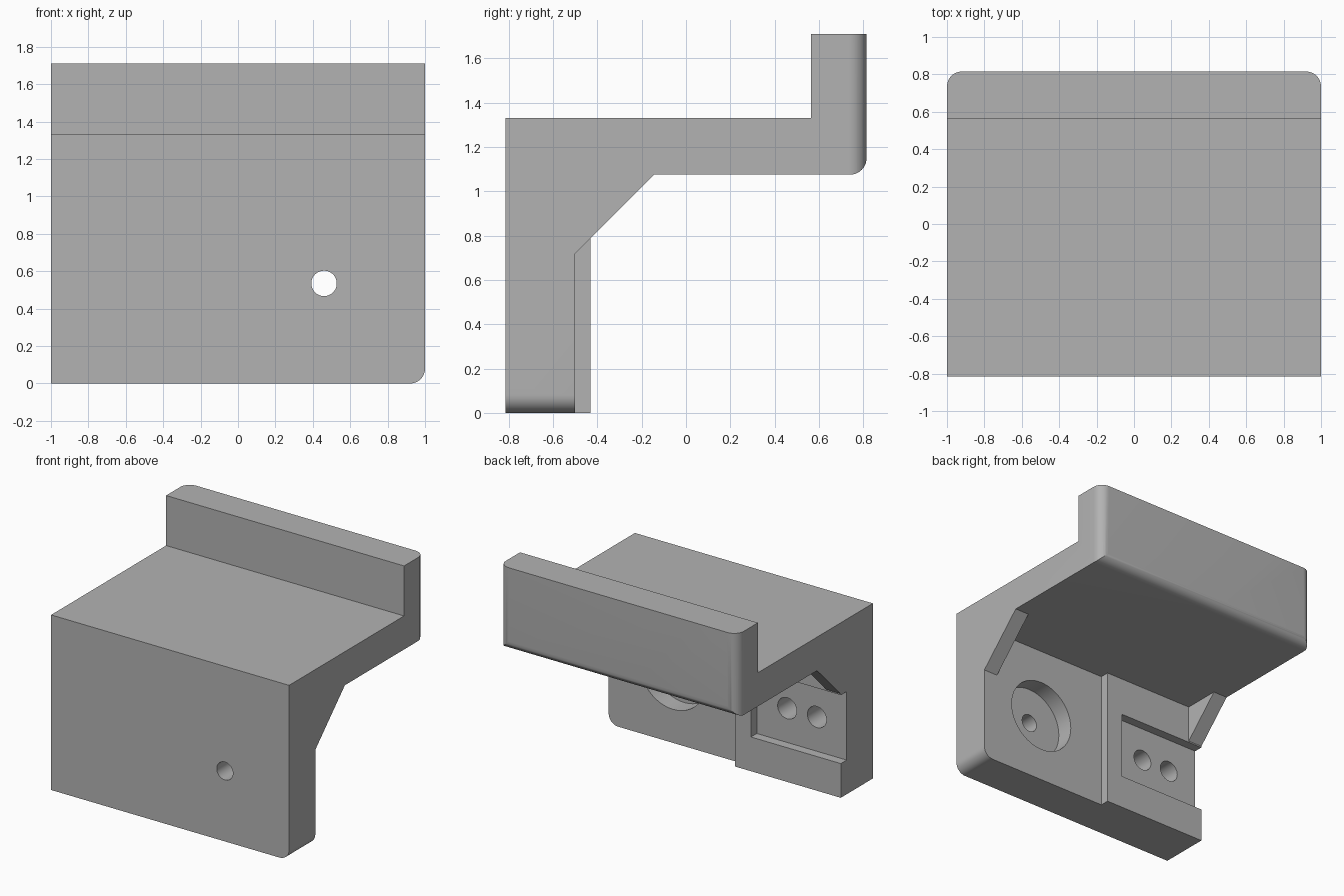
import bpy
import bmesh
import math
from mathutils import Vector

default = bpy.data.objects.get("Cube")
if default:
    bpy.data.objects.remove(default, do_unlink=True)

grey = bpy.data.materials.new("plain_grey")
grey.use_nodes = True
colour = (0.45, 0.45, 0.45, 1)
grey.diffuse_color = colour
grey.node_tree.nodes["Principled BSDF"].inputs["Base Color"].default_value = colour


def prism(name, points, axis, low, high):
    """Extrude a flat outline along one axis."""
    place = {"X": lambda a, b, d: (d, a, b),
             "Y": lambda a, b, d: (a, d, b),
             "Z": lambda a, b, d: (a, b, d)}[axis]
    bm = bmesh.new()
    base = bm.faces.new([bm.verts.new(place(a, b, low)) for a, b in points])
    grown = bmesh.ops.extrude_face_region(bm, geom=[base], use_keep_orig=True)
    moved = [g for g in grown["geom"] if isinstance(g, bmesh.types.BMVert)]
    bmesh.ops.translate(bm, verts=moved, vec=place(0, 0, high - low))
    bmesh.ops.recalc_face_normals(bm, faces=bm.faces)
    mesh = bpy.data.meshes.new(name)
    bm.to_mesh(mesh)
    bm.free()
    mesh.materials.append(grey)
    obj = bpy.data.objects.new(name, mesh)
    bpy.context.collection.objects.link(obj)
    return obj


def rounded(corners, steps=10):
    """Outline from (a, b, radius) corners; a radius rounds a right angle."""
    result = []
    for i, (a, b, r) in enumerate(corners):
        p = Vector((a, b))
        if not r:
            result.append(p)
            continue
        u = (Vector(corners[i - 1][:2]) - p).normalized()
        v = (Vector(corners[(i + 1) % len(corners)][:2]) - p).normalized()
        for k in range(steps + 1):
            t = math.pi / 2 * k / steps
            result.append(p + r * (u + v - v * math.cos(t) - u * math.sin(t)))
    return result


def rect(a0, a1, b0, b1):
    return [(a0, b0), (a1, b0), (a1, b1), (a0, b1)]


def round_bar(name, x, z, radius, low, high, sides=48):
    turn = 2 * math.pi / sides
    ring = [(x + radius * math.cos(i * turn), z + radius * math.sin(i * turn))
            for i in range(sides)]
    return prism(name, ring, "Y", low, high)


def combine(target, tool, operation):
    """Apply a boolean and discard the helper."""
    tool.hide_render = True
    mod = target.modifiers.new("shape", "BOOLEAN")
    mod.operation = operation
    mod.solver = "EXACT"
    mod.object = tool
    bpy.context.view_layer.objects.active = target
    bpy.ops.object.modifier_apply(modifier=mod.name)
    bpy.data.objects.remove(tool, do_unlink=True)


FRONT, BACK, TOP = -0.815, 0.815, 1.71
PLATE, PAD = -0.5, -0.43        # rear faces of the front plate and the pad
SHELF_LOW, SHELF_HIGH = 1.075, 1.33

# Side profile: front plate, sloped gusset, shelf and upright lip
profile = rounded([(FRONT, 0, 0), (PLATE, 0, 0), (PLATE, 0.72, 0),
                   (-0.145, SHELF_LOW, 0), (BACK, SHELF_LOW, 0.075),
                   (BACK, TOP, 0), (0.565, TOP, 0),
                   (0.565, SHELF_HIGH, 0), (FRONT, SHELF_HIGH, 0)])
bracket = prism("bracket", profile, "X", -1, 1)

# Rounded rear corners of the lip, and rounded lower corner of the plate
plan = rounded([(-1, -1, 0), (1, -1, 0), (1, BACK, 0.08), (-1, BACK, 0.08)])
combine(bracket, prism("plan_limit", plan, "Z", -0.1, 2), "INTERSECT")
face = rounded([(-1, 0, 0), (1, 0, 0.08), (1, 2, 0), (-1, 2, 0)])
combine(bracket, prism("face_limit", face, "Y", -1, 1), "INTERSECT")

# Open the middle so that only thin gussets remain at both ends
combine(bracket, prism("gusset_gap", rect(PLATE, 0.1, 0.6, SHELF_LOW),
                       "X", -0.88, 0.88), "DIFFERENCE")

# Raised pad on one half, with a side-opening pocket
combine(bracket, prism("pad", rect(PLATE - 0.05, PAD, 0, SHELF_LOW + 0.05),
                       "X", -0.94, -0.11), "UNION")
combine(bracket, prism("pad_end", rect(PLATE - 0.05, PAD, 0, 0.79),
                       "X", -1, -0.9), "UNION")
combine(bracket, prism("pocket", rect(PLATE, -0.3, 0.26, 0.78),
                       "X", -1.1, -0.245), "DIFFERENCE")

# Two blind holes in the pocket
for x in (-0.5, -0.75):
    combine(bracket, round_bar("blind_hole", x, 0.52, 0.08, -0.72, -0.4),
            "DIFFERENCE")

# Through hole with a wide counterbore behind
combine(bracket, round_bar("counterbore", 0.46, 0.535, 0.28, -0.635, -0.4),
        "DIFFERENCE")
combine(bracket, round_bar("through_hole", 0.46, 0.535, 0.068, -1, -0.4),
        "DIFFERENCE")

# Smooth the rounds, keep the edges crisp
bpy.ops.object.select_all(action="DESELECT")
bracket.select_set(True)
bpy.context.view_layer.objects.active = bracket
bpy.ops.object.shade_smooth_by_angle(angle=math.radians(30))
